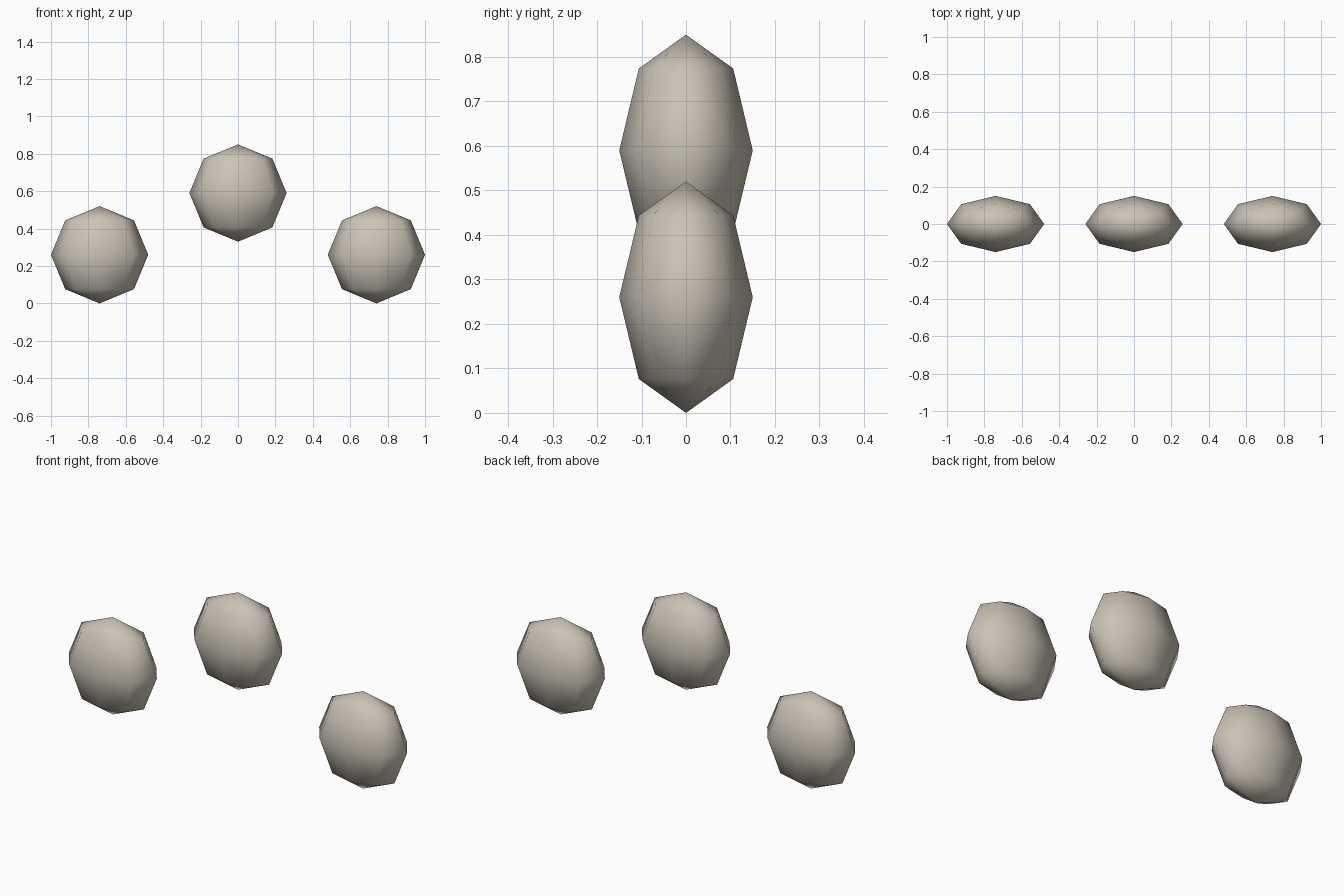
import bpy

if "Cube" in bpy.data.objects:
    bpy.data.objects.remove(bpy.data.objects["Cube"])

# One warm stone colour
stone = bpy.data.materials.new("warm_stone")
stone.diffuse_color = (0.60, 0.55, 0.47, 1.0)
stone.use_nodes = True
stone.node_tree.nodes["Principled BSDF"].inputs["Base Color"].default_value = stone.diffuse_color


def pebble(name, x, z):
    """Flattened low-poly sphere, smooth shaded."""
    bpy.ops.mesh.primitive_uv_sphere_add(segments=8, ring_count=4, radius=1.0, location=(x, 0, z))
    ob = bpy.context.object
    ob.name = name
    ob.scale = (0.26, 0.15, 0.26)
    bpy.ops.object.transform_apply(location=False, rotation=False, scale=True)
    bpy.ops.object.shade_smooth()
    ob.data.materials.append(stone)


# Two lower pebbles at the sides, one raised in the middle
for side, sign in (("left", -1), ("right", 1)):
    pebble(side + "_pebble", sign * 0.74, 0.26)
pebble("middle_pebble", 0, 0.59)
